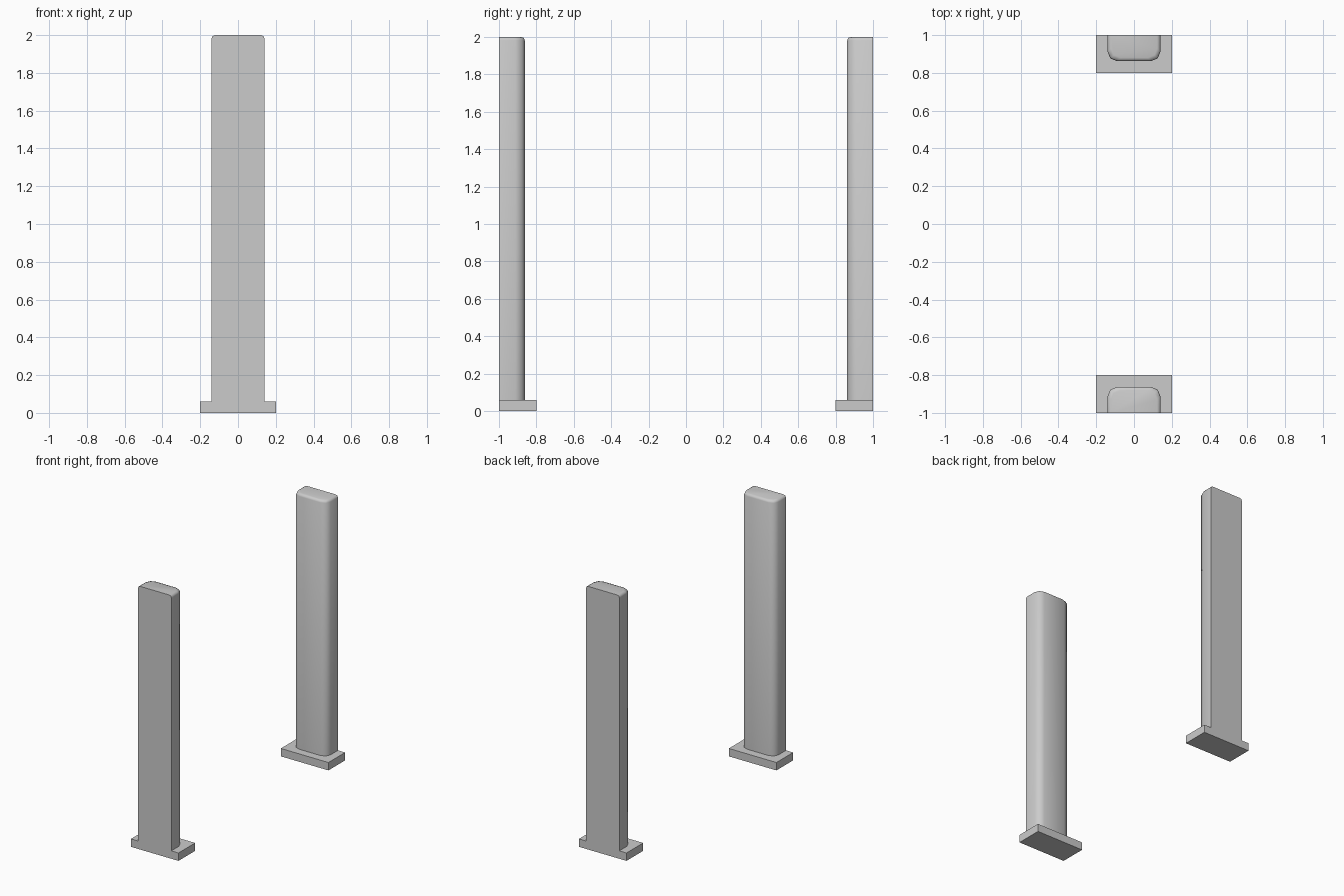
import bpy, bmesh
from math import sin, cos, pi

if "Cube" in bpy.data.objects:
    bpy.data.objects.remove(bpy.data.objects["Cube"])


def add_object(name, bm):
    bmesh.ops.recalc_face_normals(bm, faces=bm.faces)
    mesh = bpy.data.meshes.new(name)
    bm.to_mesh(mesh)
    bm.free()
    ob = bpy.data.objects.new(name, mesh)
    bpy.context.collection.objects.link(ob)
    # The second copy sits opposite, across y = 0
    mirror = ob.modifiers.new("mirror", 'MIRROR')
    mirror.use_axis = (False, True, False)
    return ob


def post_outline(inset):
    """Flat outer side at y = -1, rounded corners on the inner side."""
    hx, y, r, seg = 0.14 - inset, -0.862 - inset, 0.05, 2
    arc = [(hx - r + r * cos(i * pi / 2 / seg), y - r + r * sin(i * pi / 2 / seg))
           for i in range(seg + 1)]
    right = [(hx, -1)] + arc
    return right + [(-px, py) for px, py in reversed(right)]


# Foot plates
bm = bmesh.new()
bmesh.ops.create_cube(bm, size=1)
for v in bm.verts:
    v.co = (v.co.x * 0.4, v.co.y * 0.2 - 0.9, v.co.z * 0.06 + 0.03)
add_object("foot_plates", bm)

# Upright posts with rounded top edge
bm = bmesh.new()
rings = []
for z, inset in [(0.06, 0), (1.982, 0), (1.995, 0.005), (2.0, 0.018)]:
    rings.append([bm.verts.new((x, y, z)) for x, y in post_outline(inset)])
for a, b in zip(rings, rings[1:]):
    for i in range(len(a)):
        j = (i + 1) % len(a)
        if i < len(a) - 1:
            bm.faces.new((a[i], a[j], b[j], b[i]))
# Flat outer face and top cap
bm.faces.new([r[0] for r in rings] + [r[-1] for r in reversed(rings)])
bm.faces.new(rings[-1])
bm.faces.new(list(reversed(rings[0])))
posts = add_object("upright_posts", bm)

bpy.context.view_layer.objects.active = posts
posts.select_set(True)
bpy.ops.object.shade_smooth_by_angle(angle=pi * 50 / 180)
